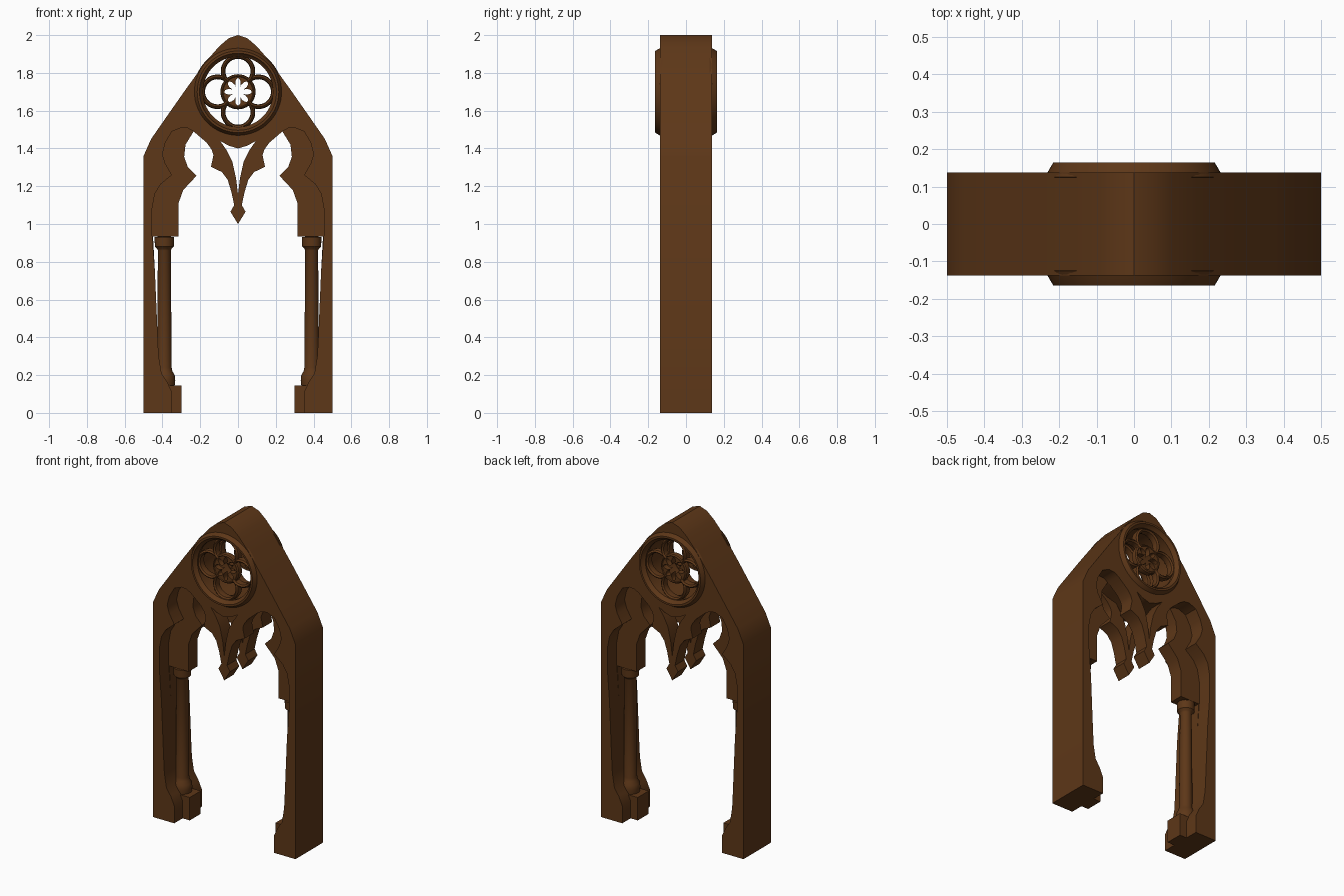
import bpy, bmesh, math
from mathutils import Matrix, Vector

if "Cube" in bpy.data.objects:
    bpy.data.objects.remove(bpy.data.objects["Cube"])

WOOD = bpy.data.materials.new("brown")
WOOD.diffuse_color = (0.11, 0.038, 0.009, 1)
WOOD.use_nodes = True
WOOD.node_tree.nodes["Principled BSDF"].inputs["Base Color"].default_value = WOOD.diffuse_color
ROSE_Z = 1.70


def finish(ob, smooth=35):
    """Turn into mesh, colour and shade."""
    bpy.ops.object.select_all(action='DESELECT')
    ob.select_set(True)
    bpy.context.view_layer.objects.active = ob
    if ob.type == 'CURVE':
        bpy.ops.object.convert(target='MESH')
        ob = bpy.context.object
    bpy.ops.object.transform_apply(location=True, rotation=True, scale=True)
    ob.data.materials.clear()
    ob.data.materials.append(WOOD)
    bpy.ops.object.shade_smooth_by_angle(angle=math.radians(smooth))
    return ob


def new_curve(name, loops, cyclic=True, dims='2D'):
    cu = bpy.data.curves.new(name, 'CURVE')
    cu.dimensions = dims
    for pts in loops:
        sp = cu.splines.new('POLY')
        sp.points.add(len(pts) - 1)
        for p, (x, z) in zip(sp.points, pts):
            p.co = (x, z, 0, 1)
        sp.use_cyclic_u = cyclic
    ob = bpy.data.objects.new(name, cu)
    bpy.context.collection.objects.link(ob)
    ob.rotation_euler = (math.pi / 2, 0, 0)
    return ob


def plate(name, loops, y0, y1, z=0):
    """Flat outline with holes, drawn in x/z and extruded along y."""
    ob = new_curve(name, loops)
    ob.data.fill_mode = 'BOTH'
    ob.data.extrude = (y1 - y0) / 2
    ob.location = (0, (y0 + y1) / 2, z)
    return finish(ob)


def lathe(name, profile, loc, steps=32, along_y=0, closed=False):
    """Spin an (r, h) profile about z, or about +-y for the rose rims."""
    bm = bmesh.new()
    vs = [bm.verts.new((r, 0, h)) for r, h in profile]
    es = [bm.edges.new((a, b)) for a, b in zip(vs, vs[1:])]
    if closed:
        es.append(bm.edges.new((vs[-1], vs[0])))
    bmesh.ops.spin(bm, geom=vs + es, cent=(0, 0, 0), axis=(0, 0, 1),
                   angle=2 * math.pi, steps=steps)
    bmesh.ops.remove_doubles(bm, verts=bm.verts, dist=1e-4)
    bmesh.ops.recalc_face_normals(bm, faces=bm.faces)
    me = bpy.data.meshes.new(name)
    bm.to_mesh(me)
    bm.free()
    ob = bpy.data.objects.new(name, me)
    bpy.context.collection.objects.link(ob)
    ob.location = loc
    ob.rotation_euler = (-along_y * math.pi / 2, 0, 0)
    return finish(ob)


def mirrored(half):
    """Close a half outline that starts and ends on x = 0."""
    return half + [(-x, z) for x, z in reversed(half) if x > 1e-6]


def circle(r, z=0, n=64):
    return [(r * math.cos(2 * math.pi * i / n), z + r * math.sin(2 * math.pi * i / n))
            for i in range(n)]


# shared outlines, right half from the apex down
outer = [(0, 2), (.05, 1.983), (.1, 1.94), (.17, 1.86), (.275, 1.715), (.38, 1.565),
         (.46, 1.45), (.5, 1.36), (.5, 0)]
jamb = [(.35, 0), (.35, .11), (.375, .165), (.405, .21), (.42, .3), (.425, .4), (.44, .75)]
trefoil = [(.455, .95), (.455, 1.08), (.44, 1.16), (.41, 1.21), (.35, 1.26), (.385, 1.32),
           (.4, 1.37), (.385, 1.43), (.35, 1.49), (.3, 1.51), (.265, 1.507), (.235, 1.49)]
pendant = [(.165, 1.43), (.14, 1.395), (.13, 1.365), (.143, 1.303), (.085, 1.275),
           (.055, 1.235), (.035, 1.17), (.02, 1.10), (.04, 1.065), (0, 1.0)]
inner_trefoil = [(.45, .935), (.315, .935), (.315, 1.11), (.29, 1.18), (.22, 1.255),
                 (.265, 1.30), (.285, 1.355), (.278, 1.42), (.235, 1.49),
                 (.165, 1.46), (.095, 1.44), (.05, 1.415), (0, 1.40)]
slit = mirrored([(0, 1.155), (.01, 1.24), (.03, 1.33), (.06, 1.39), (.095, 1.44),
                 (.05, 1.415), (0, 1.40)])
rose_hole = circle(.19, ROSE_Z)

# three layers of the arch
face = [mirrored(outer + jamb + trefoil + pendant), slit, rose_hole]
plate("front_arch_plate", face, -.138, -.045)
plate("back_arch_plate", face, .045, .138)
plate("middle_arch_plate", [mirrored(outer + jamb + inner_trefoil), rose_hole], -.045, .045)

# columns with base and capital, on plinths
column = [(0, .14), (.054, .14), (.058, .17), (.055, .2), (.043, .22), (.039, .24),
          (.034, .86), (.038, .868), (.05, .88), (.052, .93), (0, .938)]
for side, s in (("right", 1), ("left", -1)):
    lathe(side + "_column", column, (s * .39, 0, 0), 24)
    xs = sorted((s * .30, s * .45))
    plate(side + "_plinth", [[(xs[0], 0), (xs[1], 0), (xs[1], .145), (xs[0], .145)]],
          -.055, .055)

# rose window, on both faces
rim = [(.236, .125), (.23, .14), (.216, .164), (.204, .164), (.197, .15), (.186, .14),
       (.186, .12)]
flower = []
for i in range(96):
    t = 2 * math.pi * i / 96
    r = .03 + .042 * abs(math.cos(4 * t)) ** .8
    flower.append((r * math.cos(t), r * math.sin(t)))
lobes = []
for k in range(4):
    a = k * math.pi / 2
    arc = [a + math.radians(-134 + 268 * i / 28) for i in range(29)]
    lobes.append([(.108 * math.cos(a) + .079 * math.cos(t),
                   .108 * math.sin(a) + .079 * math.sin(t)) for t in arc])
for side, s in (("front", -1), ("back", 1)):
    lathe(side + "_rose_rim", rim, (0, 0, ROSE_Z), 64, s, True)
    y = s * .105
    plate(side + "_rose_flower", [circle(.082), flower], y - .018, y + .018, ROSE_Z)
    for part, loops, cyc, tube in (("quatrefoil", lobes, False, .0125),
                                   ("flower_ring", [circle(.083, 0, 40)], True, .01)):
        ob = new_curve(side + "_rose_" + part, loops, cyc, '3D')
        ob.data.bevel_depth = tube
        ob.data.bevel_resolution = 2
        ob.data.use_fill_caps = True
        ob.scale = (1, 1, 2.2)
        ob.location = (0, y, ROSE_Z)
        finish(ob)
